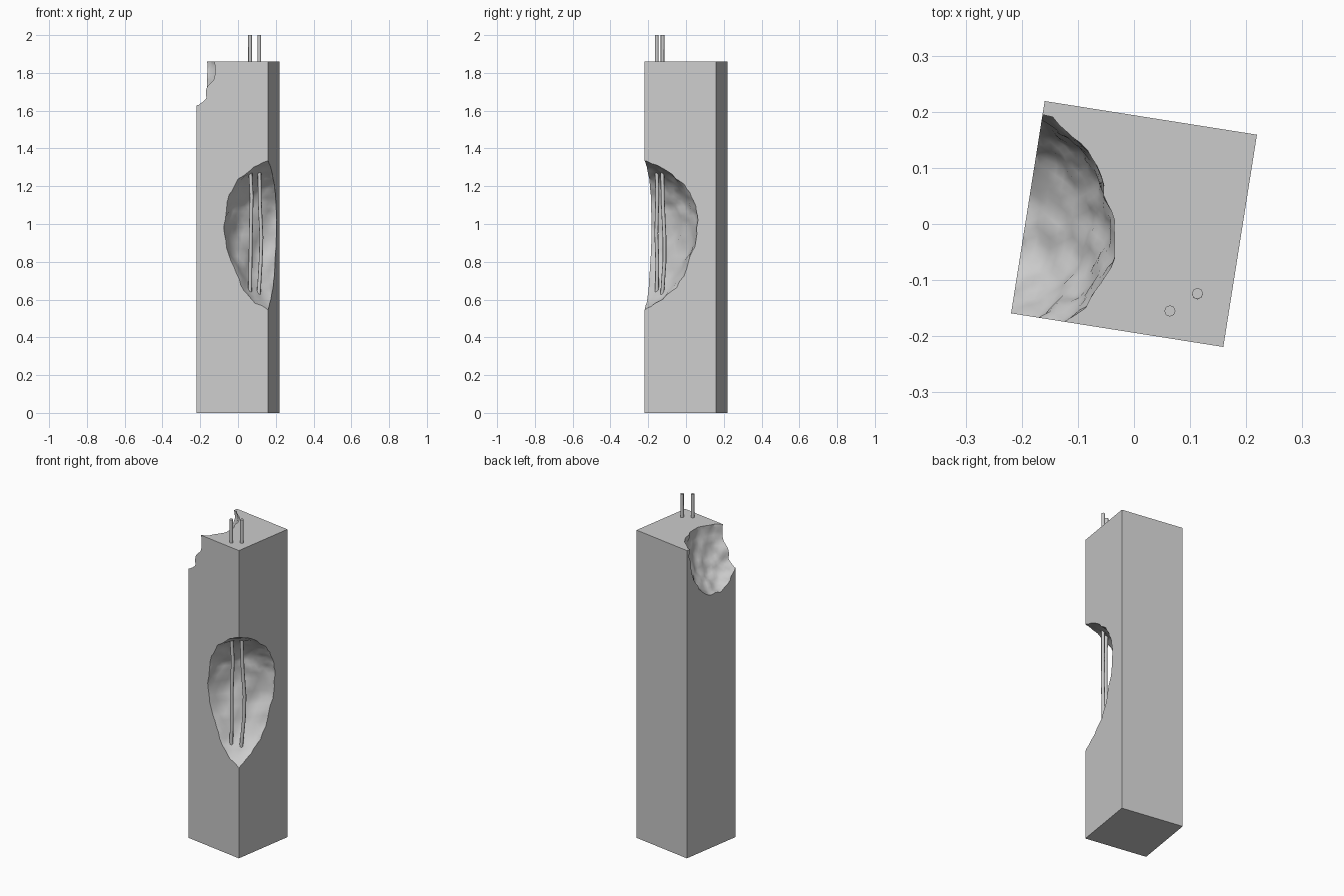
import bpy, bmesh, math
from mathutils import Vector, Matrix, noise

if "Cube" in bpy.data.objects:
    bpy.data.objects.remove(bpy.data.objects["Cube"])

TURN = Matrix.Rotation(math.radians(-9), 4, 'Z')   # the pillar stands slightly turned
HALF, TOP = 0.1915, 1.86


def material(name, value):
    m = bpy.data.materials.new(name)
    m.diffuse_color = (value, value, value, 1)
    m.use_nodes = True
    m.node_tree.nodes["Principled BSDF"].inputs["Base Color"].default_value = m.diffuse_color
    return m


concrete = material("grey concrete", 0.6)
steel = material("grey steel", 0.6)


def add_object(name, bm, mat):
    me = bpy.data.meshes.new(name)
    bm.to_mesh(me)
    bm.free()
    me.materials.append(mat)
    ob = bpy.data.objects.new(name, me)
    bpy.context.collection.objects.link(ob)
    return ob


def bite_cutter(name, centre, radii, lower, seed):
    """Rough egg-shaped cutter; 'lower' is the radius below its centre."""
    bm = bmesh.new()
    bmesh.ops.create_icosphere(bm, subdivisions=5, radius=1)
    for v in bm.verts:
        n = v.co.normalized()
        rz = radii[2] if n.z > 0 else lower
        p = Vector((n.x * radii[0], n.y * radii[1], n.z * rz))
        s = p + Vector((seed, seed * 2, seed * 3))
        push = 0.014 * noise.noise(s * 9) + 0.012 * noise.noise(s * 20) \
            + 0.005 * noise.noise(s * 42)
        v.co = TURN @ (p + n * push + Vector(centre))
    return add_object(name, bm, concrete)


# Square pillar
bm = bmesh.new()
bmesh.ops.create_cube(bm, size=1)
for v in bm.verts:
    v.co = TURN @ Vector((v.co.x * 2 * HALF, v.co.y * 2 * HALF, (v.co.z + 0.5) * TOP))
pillar = add_object("broken_pillar", bm, concrete)

# Broken-out hollows: front right corner and upper left side
cutters = [
    bite_cutter("corner_break", (HALF + 0.15, -HALF - 0.15, 1.02),
                (0.412, 0.467, 0.355), 0.55, 3.1),
    bite_cutter("top_break", (-HALF - 0.06, -0.04, 1.84),
                (0.22, 0.213, 0.3), 0.333, 7.7),
]
bpy.context.view_layer.objects.active = pillar
pillar.select_set(True)
for c in cutters:
    mod = pillar.modifiers.new("break", 'BOOLEAN')
    mod.operation, mod.solver, mod.object = 'DIFFERENCE', 'EXACT', c
    bpy.ops.object.modifier_apply(modifier=mod.name)
    bpy.data.objects.remove(c)
bpy.ops.object.shade_smooth_by_angle(angle=math.radians(35))
pillar.select_set(False)


# Reinforcing rods, bare in the hollow and above the top
def rod(name, points):
    cu = bpy.data.curves.new(name, 'CURVE')
    cu.dimensions = '3D'
    cu.bevel_depth, cu.bevel_resolution = 0.01, 2
    cu.use_fill_caps = True
    sp = cu.splines.new('POLY')
    sp.points.add(len(points) - 1)
    for p, co in zip(sp.points, points):
        p.co = (*co, 1)
    tmp = bpy.data.objects.new(name + "_path", cu)
    bpy.context.collection.objects.link(tmp)
    me = bpy.data.meshes.new_from_object(
        tmp.evaluated_get(bpy.context.evaluated_depsgraph_get()))
    bpy.data.objects.remove(tmp)
    me.materials.clear()
    me.materials.append(steel)
    ob = bpy.data.objects.new(name, me)
    bpy.context.collection.objects.link(ob)
    bpy.context.view_layer.objects.active = ob
    ob.select_set(True)
    bpy.ops.object.shade_smooth_by_angle(angle=math.radians(50))
    ob.select_set(False)


rod("left_rod", [(0.064, -0.155, 2.0), (0.064, -0.155, 1.3), (0.072, -0.152, 1.15),
                 (0.068, -0.157, 0.95), (0.066, -0.152, 0.8), (0.063, -0.155, 0.62)])
rod("right_rod", [(0.113, -0.124, 2.0), (0.113, -0.126, 1.3), (0.116, -0.122, 1.1),
                  (0.124, -0.114, 0.93), (0.12, -0.114, 0.8), (0.108, -0.128, 0.6)])
